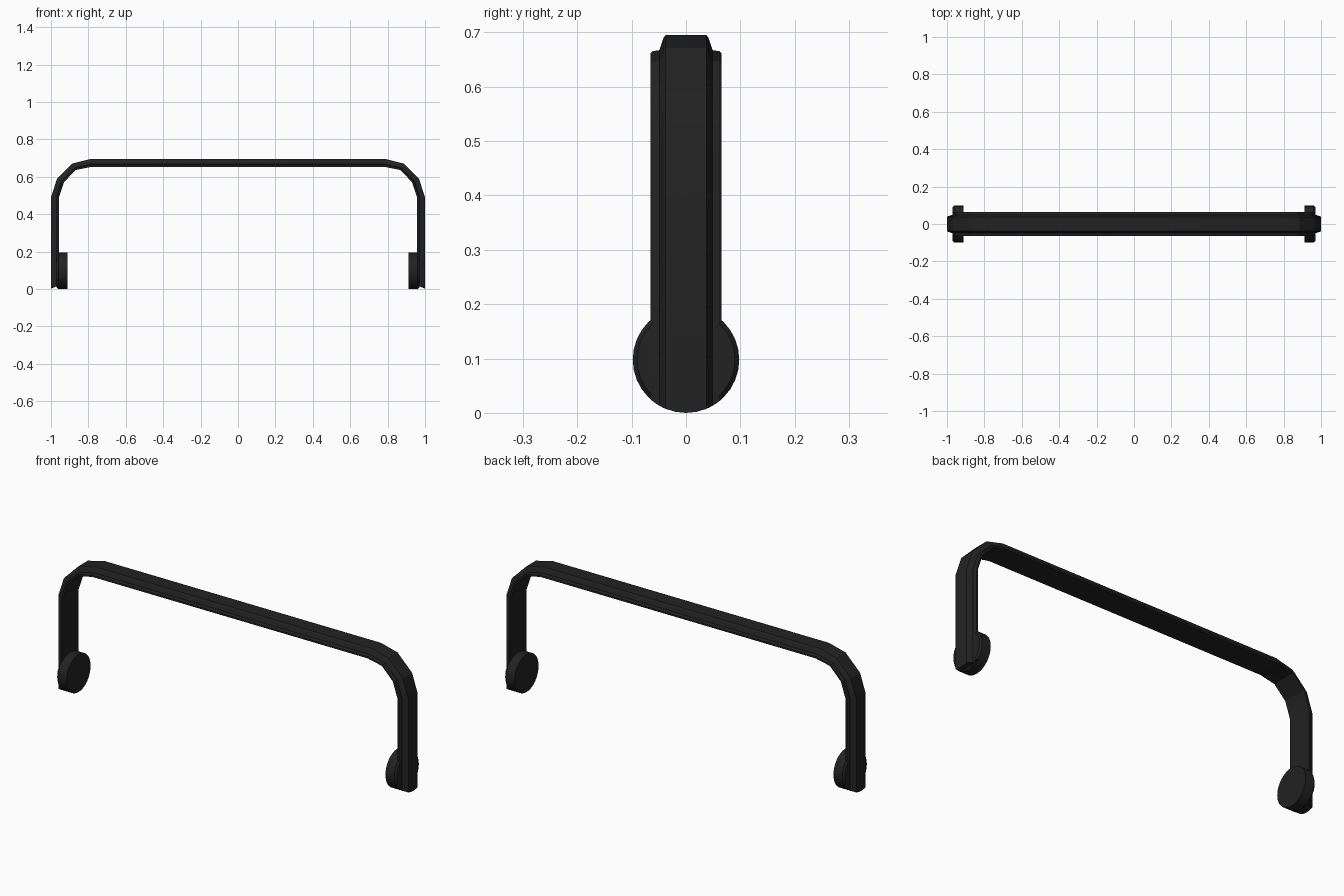
import bpy, bmesh
from math import sin, cos, pi, sqrt, radians

cube = bpy.data.objects.get("Cube")
if cube:
    bpy.data.objects.remove(cube)

COLOUR = (0.016, 0.016, 0.016, 1)
black = bpy.data.materials.new("matte_black")
black.use_nodes = True
black.diffuse_color = COLOUR
bsdf = black.node_tree.nodes["Principled BSDF"]
bsdf.inputs["Base Color"].default_value = COLOUR
bsdf.inputs["Roughness"].default_value = 0.7

RADIUS = 0.098


def loft(name, rings):
    """Skin closed rings of points and cap both ends."""
    bm = bmesh.new()
    loops = [[bm.verts.new(p) for p in ring] for ring in rings]
    n = len(loops[0])
    for a, b in zip(loops, loops[1:]):
        for i in range(n):
            j = (i + 1) % n
            bm.faces.new((a[i], a[j], b[j], b[i]))
    bm.faces.new(loops[0])
    bm.faces.new(loops[-1])
    bmesh.ops.recalc_face_normals(bm, faces=bm.faces)
    mesh = bpy.data.meshes.new(name)
    bm.to_mesh(mesh)
    bm.free()
    mesh.materials.append(black)
    obj = bpy.data.objects.new(name, mesh)
    bpy.context.collection.objects.link(obj)
    bpy.ops.object.select_all(action="DESELECT")
    obj.select_set(True)
    bpy.context.view_layer.objects.active = obj
    bpy.ops.object.shade_smooth_by_angle(angle=radians(20))
    return obj


# Band section: (y, depth from the outer surface to the inner one)
half = [(0.019, 0), (0.038, 0), (0.042, 0.15), (0.049, 0.66),
        (0.061, 0.7), (0.065, 0.78), (0.065, 1), (0.035, 1)]
section = [(0, 0)] + half + [(0, 1)] + [(-y, d) for y, d in reversed(half)]

# Band path on one side: outer point and inner point, in x and z
path = [((1, 0), (0.957, 0)),
        ((1, 0.49), (0.957, 0.49)),
        ((0.968, 0.588), (0.93, 0.572)),
        ((0.885, 0.671), (0.867, 0.636)),
        ((0.79, 0.695), (0.785, 0.653))]


def band_ring(outer, inner, side):
    ring = []
    for y, d in section:
        x = outer[0] + (inner[0] - outer[0]) * d
        z = outer[1] + (inner[1] - outer[1]) * d
        if outer[1] == 0:  # rounded foot follows the disc outline
            z = RADIUS - sqrt(RADIUS ** 2 - y ** 2)
        ring.append((side * x, y, z))
    return ring


rings = [band_ring(o, i, 1) for o, i in path]
rings += [band_ring(o, i, -1) for o, i in reversed(path)]
loft("handle_band", rings)

# Pivot discs inside each foot, chamfered on the outer rim
SEGMENTS = 32
for name, side in (("left_pivot_disc", 1), ("right_pivot_disc", -1)):
    loft(name, [[(side * x, r * sin(2 * pi * k / SEGMENTS),
                  RADIUS + r * cos(2 * pi * k / SEGMENTS))
                 for k in range(SEGMENTS)]
                for x, r in ((0.911, RADIUS), (0.961, RADIUS), (0.97, 0.09))])
